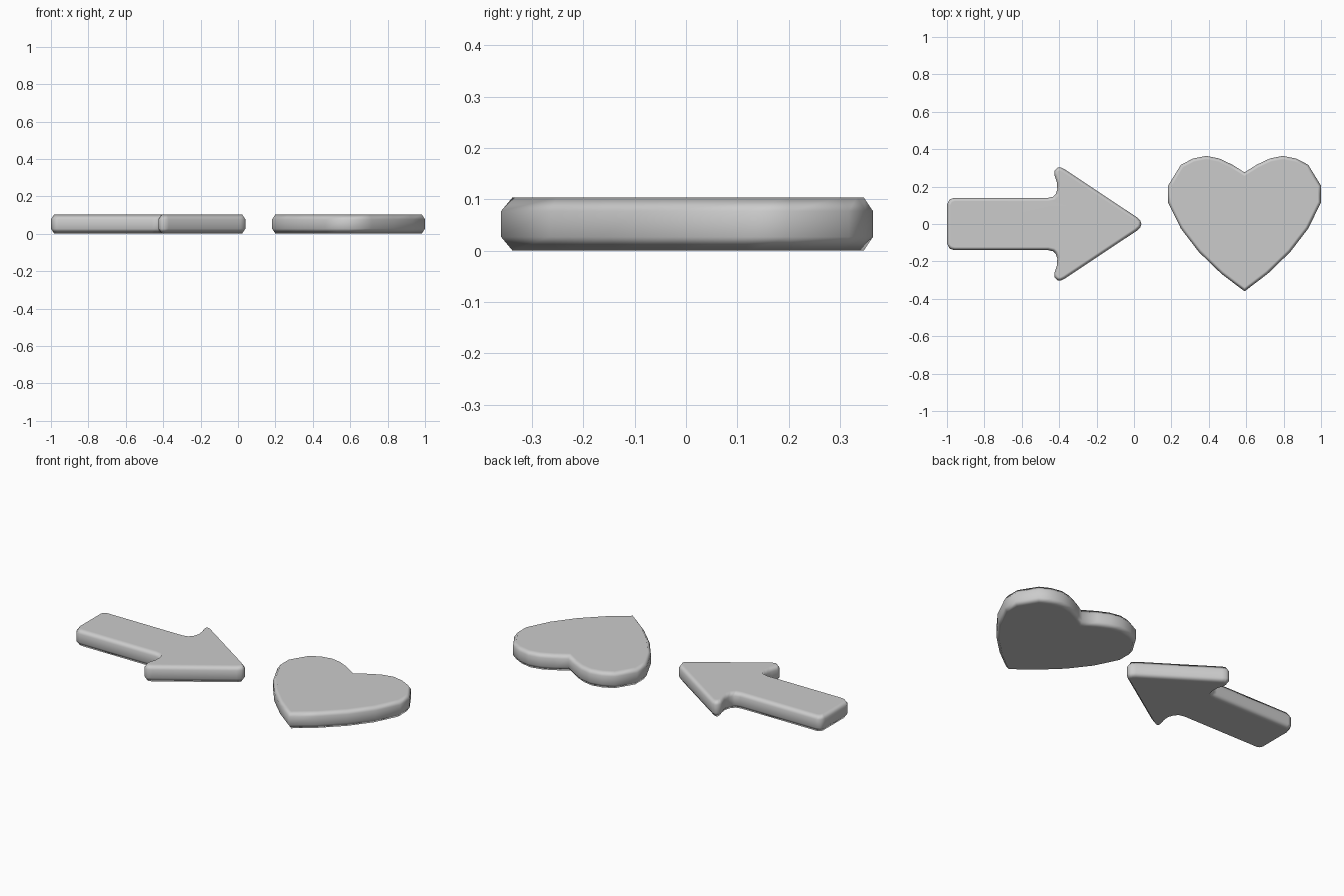
import bpy, bmesh
from mathutils import Vector

if "Cube" in bpy.data.objects:
    bpy.data.objects.remove(bpy.data.objects["Cube"])

HEIGHT, BEVEL_Z, BEVEL_XY = 0.104, 0.027, 0.018


def inset(points, d):
    """Offset a counter-clockwise outline inward with mitred corners."""
    out = []
    for i, p in enumerate(points):
        a = (p - points[i - 1]).normalized()
        b = (points[(i + 1) % len(points)] - p).normalized()
        n1, n2 = Vector((-a.y, a.x)), Vector((-b.y, b.x))
        m = (n1 + n2).normalized()
        out.append(p + m * d / max(m.dot(n1), 0.6))
    return out


def plaque(name, points):
    """Bevelled flat slab from an outline."""
    points = [Vector(p) for p in points]
    small = inset(points, BEVEL_XY)
    layers = [(small, 0), (points, BEVEL_Z),
              (points, HEIGHT - BEVEL_Z), (small, HEIGHT)]
    bm = bmesh.new()
    rings = [[bm.verts.new((p.x, p.y, z)) for p in pts] for pts, z in layers]
    n = len(points)
    for lo, hi in zip(rings, rings[1:]):
        for i in range(n):
            j = (i + 1) % n
            bm.faces.new((lo[i], lo[j], hi[j], hi[i]))
    bm.faces.new(rings[0][::-1])
    bm.faces.new(rings[-1])
    for f in bm.faces:
        f.smooth = True
    mesh = bpy.data.meshes.new(name)
    bm.to_mesh(mesh)
    bm.free()
    obj = bpy.data.objects.new(name, mesh)
    bpy.context.collection.objects.link(obj)
    # Keeps the broad faces flat while the rims shade smoothly
    mod = obj.modifiers.new("flat_caps", 'WEIGHTED_NORMAL')
    mod.weight = 90
    return obj


# Arrow: upper half from nose to tail, mirrored across y = 0
upper = [(0.04, 0.0), (0.034, 0.018), (0.015, 0.036), (-0.37, 0.292),
         (-0.39, 0.302), (-0.41, 0.301), (-0.424, 0.285), (-0.426, 0.262),
         (-0.413, 0.225), (-0.41, 0.185), (-0.418, 0.16), (-0.432, 0.146),
         (-0.46, 0.14), (-0.96, 0.14), (-0.985, 0.132), (-1.0, 0.105)]
plaque("arrow", upper + [(x, -y) for x, y in reversed(upper[1:])])

# Heart: right half from bottom tip to cleft, mirrored across its centre
HEART_X = 0.591
half = [(0.0, -0.36), (0.125, -0.265), (0.244, -0.15), (0.34, -0.025),
        (0.409, 0.115), (0.409, 0.205), (0.34, 0.317), (0.275, 0.35),
        (0.205, 0.364), (0.135, 0.35), (0.067, 0.318), (0.0, 0.276)]
heart = half + [(-x, y) for x, y in reversed(half[1:-1])]
plaque("heart", [(HEART_X + x, y) for x, y in heart])
